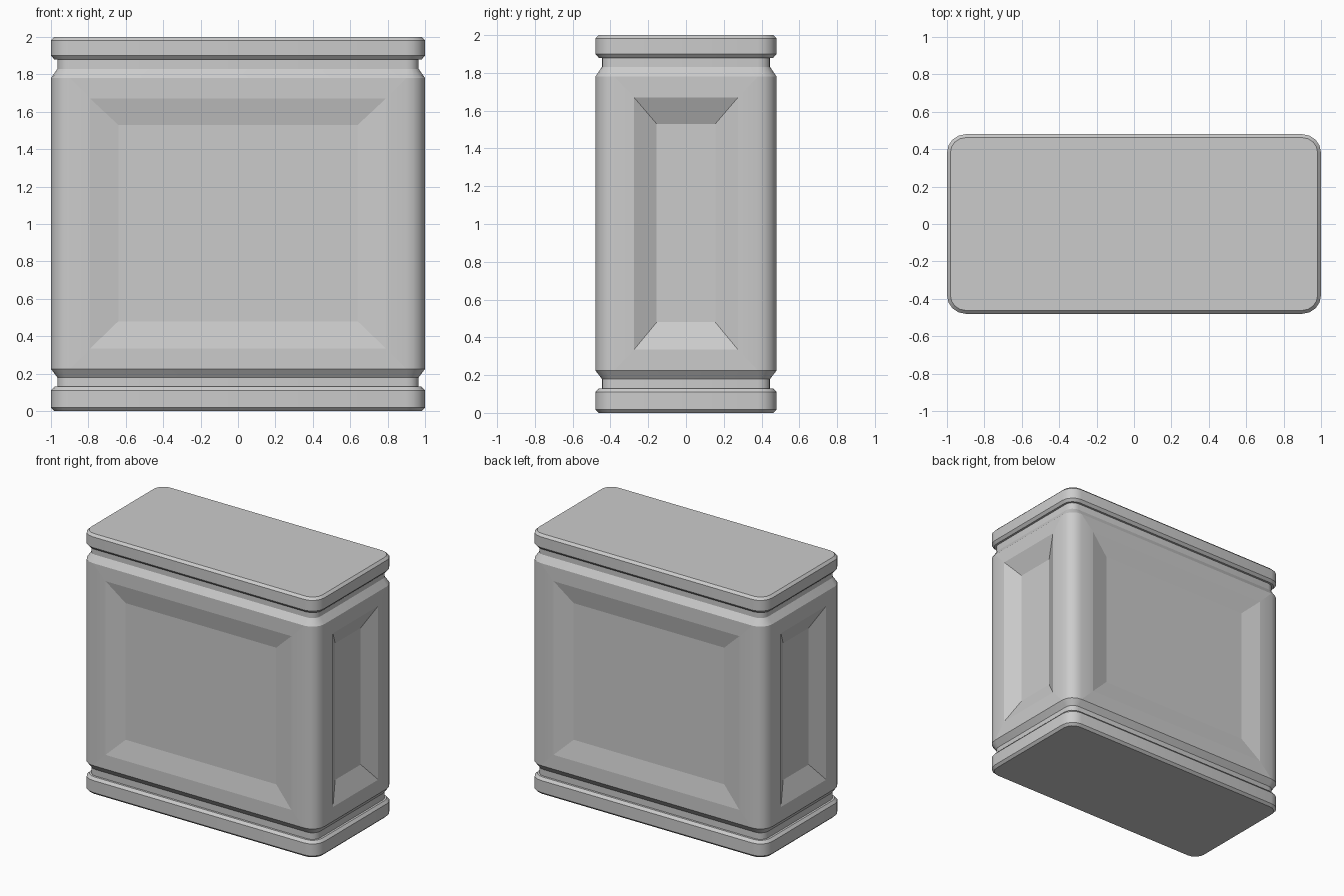
import bpy, bmesh, math

if "Cube" in bpy.data.objects:
    bpy.data.objects.remove(bpy.data.objects["Cube"])

HX, HY, R, SEG = 1.0, 0.48, 0.1, 4


def ring(bm, z, inset):
    """Rounded rectangle of vertices at height z, pulled in by inset."""
    r = R - inset
    verts = []
    for k, (sx, sy) in enumerate([(1, 1), (-1, 1), (-1, -1), (1, -1)]):
        for i in range(SEG + 1):
            a = math.pi / 2 * (k + i / SEG)
            verts.append(bm.verts.new((sx * (HX - R) + r * math.cos(a),
                                       sy * (HY - R) + r * math.sin(a), z)))
    return verts


def place(face, axis, half, z0, z1, depth):
    """Move an inset face's corners to a panel rectangle sunk by depth."""
    other = 1 - axis
    surface = (HX, HY)[axis]
    for v in face.verts:
        v.co[axis] = math.copysign(surface - depth, v.co[axis])
        v.co[other] = math.copysign(half, v.co[other])
        v.co.z = z1 if v.co.z > 1 else z0


# Outline from base slab, groove, body, groove to top slab: (height, inset)
profile = [(0, 0.018), (0.018, 0), (0.11, 0), (0.13, 0.018), (0.13, 0.034),
           (0.18, 0.034), (0.225, 0), (1.78, 0), (1.83, 0.034),
           (1.88, 0.034), (1.88, 0.018), (1.9, 0), (1.982, 0), (2.0, 0.018)]

bm = bmesh.new()
rings = [ring(bm, z, i) for z, i in profile]
n = len(rings[0])
panels = []
for lo, hi in zip(rings, rings[1:]):
    for j in range(n):
        k = (j + 1) % n
        f = bm.faces.new((lo[j], lo[k], hi[k], hi[j]))
        # The flat body sides between rounded corners carry the panels
        if lo is rings[6] and j % (SEG + 1) == SEG:
            panels.append(f)
bm.faces.new(list(reversed(rings[0])))
bm.faces.new(rings[-1])
bm.normal_update()

# Sunken bevelled panels on all four sides
panel_edges = []
for f in panels:
    axis = 0 if abs(f.normal.x) > 0.5 else 1
    sizes = ((0.275, 0.335, 1.67, 0.0), (0.155, 0.48, 1.53, 0.065)) if axis == 0 else \
            ((0.79, 0.335, 1.67, 0.0), (0.64, 0.48, 1.53, 0.03))
    for half, z0, z1, depth in sizes:
        bmesh.ops.inset_individual(bm, faces=[f], thickness=0.02)
        place(f, axis, half, z0, z1, depth)
        panel_edges += [e for v in f.verts for e in v.link_edges]

# Smooth corners, crisp panels and mouldings
bm.normal_update()
for f in bm.faces:
    f.smooth = True
for e in bm.edges:
    e.smooth = e.calc_face_angle(0) < math.radians(24)
for e in panel_edges:
    e.smooth = False

mesh = bpy.data.meshes.new("panelled_block")
bm.to_mesh(mesh)
bm.free()
bpy.context.collection.objects.link(bpy.data.objects.new("panelled_block", mesh))
